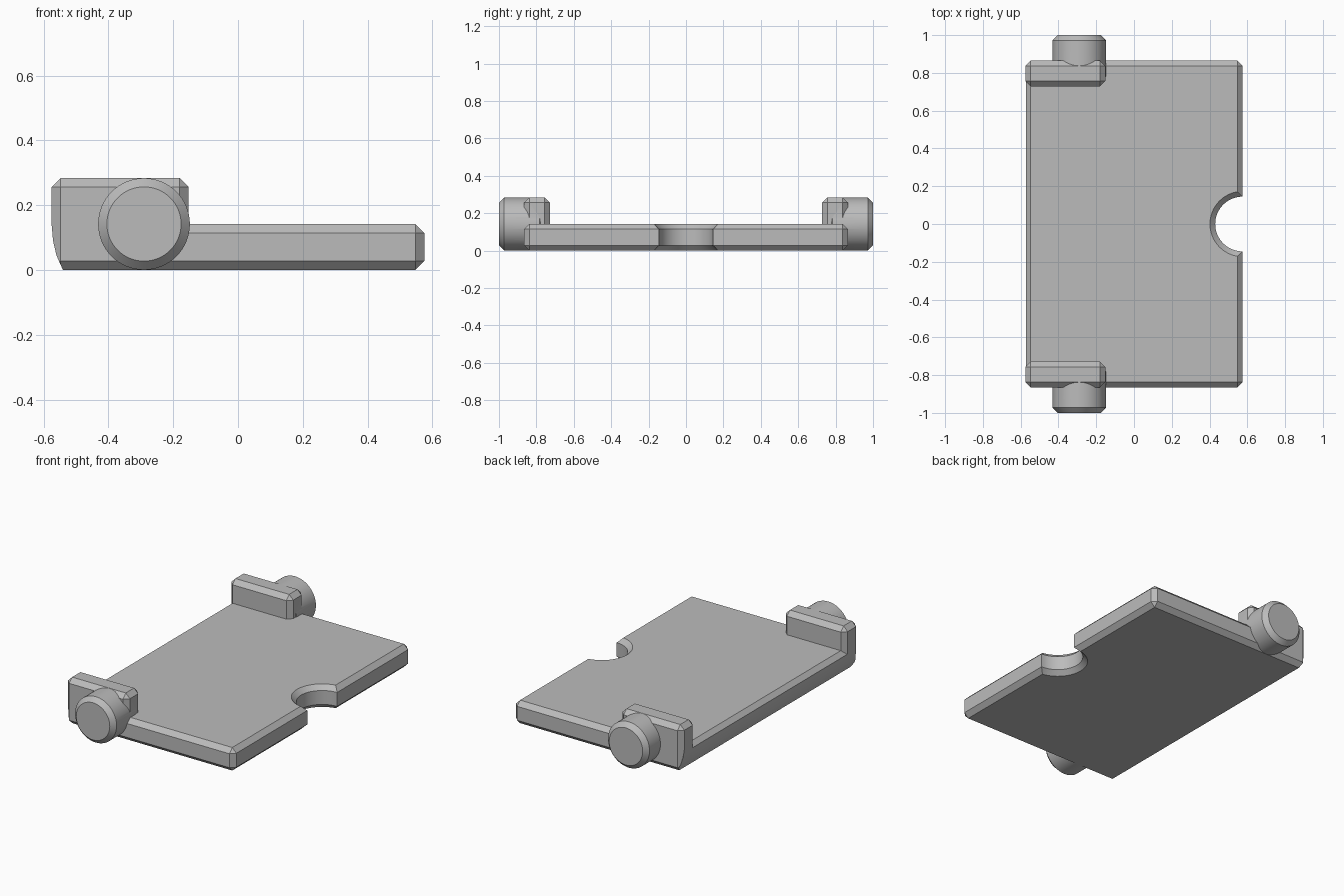
import bpy, bmesh, math
from mathutils import Vector

if "Cube" in bpy.data.objects:
    bpy.data.objects.remove(bpy.data.objects["Cube"])

C = 0.028                      # chamfer width
HX, HY, T = 0.575, 0.865, 0.142  # plate half sizes and thickness
grey = bpy.data.materials.new("plain_grey")
grey.diffuse_color = (0.5, 0.5, 0.5, 1)
grey.use_nodes = True
grey.node_tree.nodes["Principled BSDF"].inputs["Base Color"].default_value = grey.diffuse_color


def make_object(name, bm):
    bmesh.ops.recalc_face_normals(bm, faces=bm.faces[:])
    me = bpy.data.meshes.new(name)
    bm.to_mesh(me)
    bm.free()
    me.materials.append(grey)
    ob = bpy.data.objects.new(name, me)
    bpy.context.collection.objects.link(ob)
    return ob


def chamfered_box(name, lo, hi):
    """Box with chamfered edges, rounded off at its lower left edge."""
    bm = bmesh.new()
    bmesh.ops.create_cube(bm, size=1)
    for v in bm.verts:
        v.co = Vector([(l + h) / 2 + c * (h - l) for l, h, c in zip(lo, hi, v.co)])
    bmesh.ops.bevel(bm, geom=bm.edges[:], offset=C, segments=1,
                    affect='EDGES', profile=0.5)
    curve = [(-0.575, 0.14), (-0.5705, 0.09), (-0.56, 0.045), (-0.54, 0.0)]
    for (x0, z0), (x1, z1) in zip(curve, curve[1:]):
        bmesh.ops.bisect_plane(bm, geom=bm.verts[:] + bm.edges[:] + bm.faces[:],
                               plane_co=(x0, 0, z0), plane_no=(z1 - z0, 0, x0 - x1),
                               clear_outer=True)
        bmesh.ops.holes_fill(bm, edges=[e for e in bm.edges if e.is_boundary])
    return make_object(name, bm)


def lathe(name, profile, place, n=64):
    """Closed round solid from (radius, height) pairs; place maps to the world."""
    bm = bmesh.new()
    rings = [[bm.verts.new(place(r * math.cos(2 * math.pi * i / n),
                                 r * math.sin(2 * math.pi * i / n), h))
              for i in range(n)] for r, h in profile]
    for a, b in zip(rings, rings[1:]):
        for i in range(n):
            j = (i + 1) % n
            bm.faces.new((a[i], a[j], b[j], b[i]))
    bm.faces.new(rings[0])
    bm.faces.new(rings[-1])
    return make_object(name, bm)


def combine(target, tool, operation):
    mod = target.modifiers.new(operation.lower(), 'BOOLEAN')
    mod.operation, mod.solver, mod.object = operation, 'EXACT', tool
    bpy.context.view_layer.objects.active = target
    bpy.ops.object.modifier_apply(modifier=mod.name)
    bpy.data.objects.remove(tool)


# Flat plate
plate = chamfered_box("hinged_plate", (-HX, -HY, 0), (HX, HY, T))

# Finger notch with flared rims
R = 0.145
notch = lathe("notch_cutter",
              [(R + 2 * C, -C), (R, C), (R, T - C), (R + 2 * C, T + C)],
              lambda a, b, h: (HX + a, b, h))
combine(plate, notch, 'DIFFERENCE')

# Raised lugs and round hinge pins on both ends
for s in (-1, 1):
    y0, y1 = sorted((s * 0.728, s * HY))
    lug = chamfered_box("lug", (-HX, y0, 0), (-0.152, y1, 0.284))
    combine(plate, lug, 'UNION')
    pin = lathe("hinge_pin",
                [(0.115, 0.755), (0.1415, 0.782), (0.1415, 1 - C), (0.1145, 1)],
                lambda a, b, h: (-0.29 + a, s * h, 0.142 + b))
    combine(plate, pin, 'UNION')

bpy.ops.object.select_all(action='DESELECT')
plate.select_set(True)
bpy.context.view_layer.objects.active = plate
bpy.ops.object.shade_smooth_by_angle(angle=math.radians(25))
